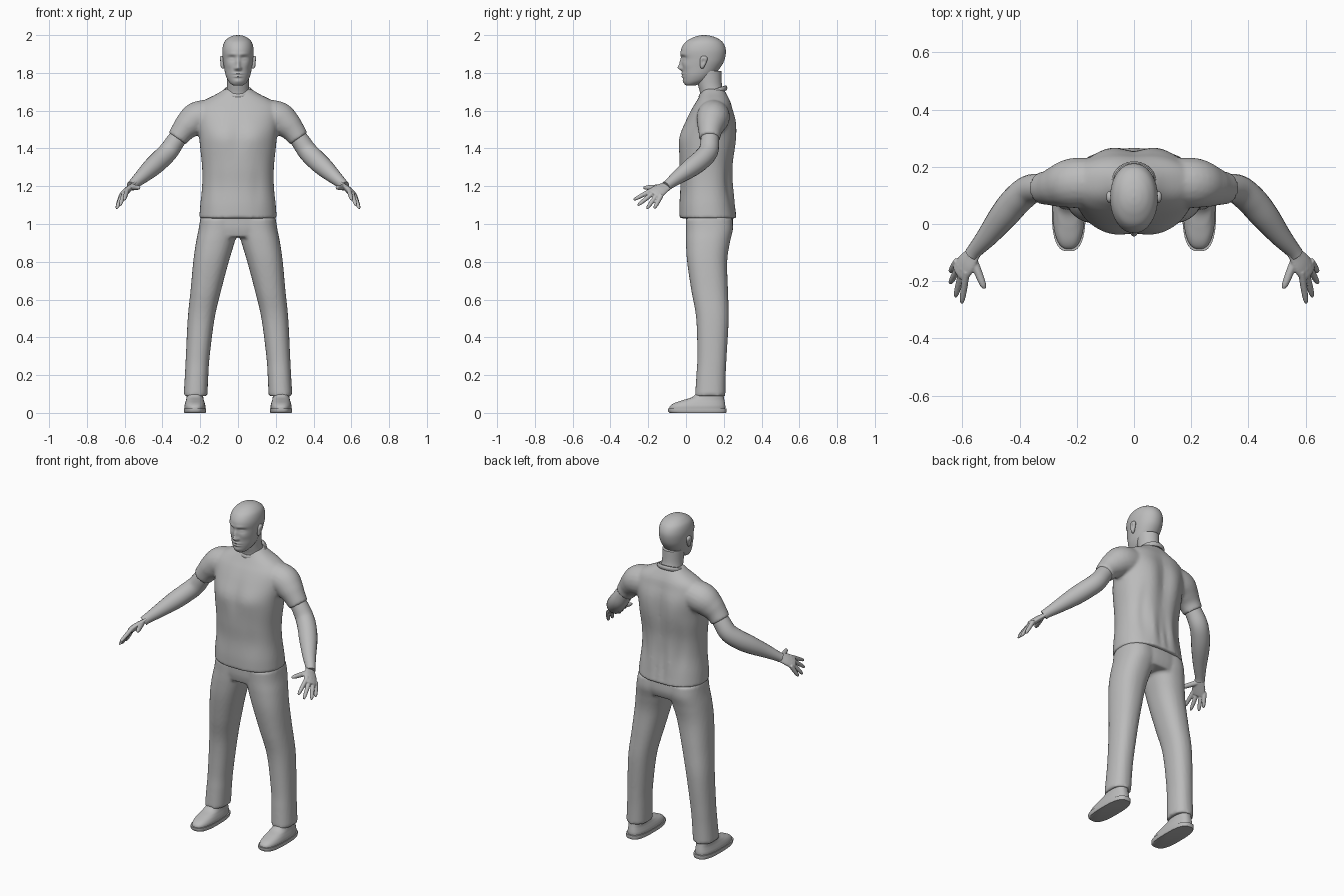
import bpy, bmesh, math
from mathutils import Vector

cube = bpy.data.objects.get("Cube")
if cube:
    bpy.data.objects.remove(cube)

grey = bpy.data.materials.new("plain grey")
grey.use_nodes = True
GREY = (0.5, 0.5, 0.5, 1)
grey.diffuse_color = GREY
grey.node_tree.nodes["Principled BSDF"].inputs["Base Color"].default_value = GREY


def smooth_rows(rows, n):
    """Catmull-Rom interpolation between rows of numbers."""
    out = []
    for i in range(len(rows) - 1):
        a, b, c, d = (rows[min(max(i + k, 0), len(rows) - 1)] for k in (-1, 0, 1, 2))
        for j in range(n):
            t = j / n
            out.append([0.5 * (2 * q + (r - p) * t + (2 * p - 5 * q + 4 * r - s) * t ** 2
                               + (3 * q - p - 3 * r + s) * t ** 3)
                        for p, q, r, s in zip(a, b, c, d)])
    return out + [list(rows[-1])]


def skin(bm, rings, power, sides):
    """Join rings of (centre, u, v) into a closed skin; returns its vertices."""
    loops = []
    for centre, u, v in rings:
        loop = []
        for k in range(sides):
            a = math.tau * k / sides
            c, s = math.cos(a), math.sin(a)
            c = math.copysign(abs(c) ** (2 / power), c)
            s = math.copysign(abs(s) ** (2 / power), s)
            loop.append(bm.verts.new(centre + u * c + v * s))
        loops.append(loop)
    faces = [bm.faces.new(loops[0]), bm.faces.new(loops[-1])]
    for lo, hi in zip(loops, loops[1:]):
        for k in range(sides):
            m = (k + 1) % sides
            faces.append(bm.faces.new((lo[k], lo[m], hi[m], hi[k])))
    bmesh.ops.recalc_face_normals(bm, faces=faces)
    return [v for loop in loops for v in loop]


def stack(bm, rows, power=2.2, sides=48, n=6, side=1):
    """Upright loft; rows are (z, centre x, half width, front y, back y)."""
    rings = [(Vector((side * x, (f + b) / 2, z)), Vector((w, 0, 0)), Vector((0, (b - f) / 2, 0)))
             for z, x, w, f, b in smooth_rows(rows, n)]
    return skin(bm, rings, power, sides)


def tube(bm, rows, wide=(0, 0, 1), flat=1, side=1, n=6):
    """Loft along a path; rows are (x, y, z, radius)."""
    pts = smooth_rows(rows, n)
    pos = [Vector((side * p[0], p[1], p[2])) for p in pts]
    wide = Vector((side * wide[0], wide[1], wide[2]))
    rings = []
    for i, p in enumerate(pts):
        t = (pos[min(i + 1, len(pos) - 1)] - pos[max(i - 1, 0)]).normalized()
        u = (wide - t * wide.dot(t)).normalized()
        rings.append((pos[i], u * p[3], t.cross(u) * p[3] * flat))
    skin(bm, rings, 2, 20)


def bumps(verts, table, middle, front=True):
    """Raise or sink soft spots (x, z, spread x, spread z, height), both sides."""
    sign = -1 if front else 1
    for v in verts:
        if (v.co.y - middle) * sign > 0:
            for x, z, sx, sz, h in table:
                d = ((abs(v.co.x) - x) / sx) ** 2 + ((v.co.z - z) / sz) ** 2
                v.co.y += sign * h * math.exp(-d / 2)


def finish(name, bm, voxel=0, passes=4):
    mesh = bpy.data.meshes.new(name)
    bm.to_mesh(mesh)
    bm.free()
    ob = bpy.data.objects.new(name, mesh)
    bpy.context.collection.objects.link(ob)
    mesh.materials.append(grey)
    mesh.polygons.foreach_set("use_smooth", [True] * len(mesh.polygons))
    if voxel:
        mod = ob.modifiers.new("blend", 'REMESH')
        mod.mode, mod.voxel_size, mod.use_smooth_shade = 'VOXEL', voxel, True
        mod = ob.modifiers.new("soften", 'SMOOTH')
        mod.factor, mod.iterations = 0.5, passes
    else:
        bpy.ops.object.select_all(action='DESELECT')
        ob.select_set(True)
        bpy.context.view_layer.objects.active = ob
        bpy.ops.object.shade_smooth_by_angle(angle=math.radians(50))
    return ob


# Shirt: torso and two short sleeves blended together
bm = bmesh.new()
torso = stack(bm, [(1.03, 0, .205, -.035, .27), (1.1, 0, .2, -.035, .26), (1.2, 0, .19, -.03, .248),
                   (1.3, 0, .19, -.035, .25), (1.4, 0, .2, -.037, .26), (1.47, 0, .207, -.03, .262),
                   (1.55, 0, .22, 0, .258), (1.61, 0, .22, .03, .245), (1.65, 0, .185, .055, .235),
                   (1.69, 0, .11, .078, .215), (1.715, 0, .07, .09, .2)], 2.3, 64)
bumps(torso, [(.09, 1.46, .05, .05, .008), (0, 1.47, .025, .08, -.006), (.1, 1.2, .02, .08, -.004)], .1)
bumps(torso, [(.09, 1.5, .05, .08, .012), (0, 1.42, .03, .14, -.012), (.06, 1.17, .015, .07, .008),
              (.12, 1.25, .015, .1, -.009), (.03, 1.1, .012, .06, -.006)], .12, False)
for s in (-1, 1):
    tube(bm, [(.12, .145, 1.575, .085), (.21, .143, 1.562, .088), (.262, .133, 1.525, .075),
              (.295, .127, 1.49, .062), (.322, .125, 1.452, .056)], side=s)
finish("shirt", bm, .009)

# Shirt collar band, lower at the throat
bm = bmesh.new()
rings = []
for k in range(49):
    a = math.tau * k / 48
    out = Vector((math.cos(a), math.sin(a), 0))
    centre = Vector((.071 * out.x, .143 + .068 * out.y, 1.698 + .022 * out.y))
    rings.append((centre, out * .008, Vector((0, 0, .014))))
skin(bm, rings, 2, 10)
finish("collar", bm)

# Trousers: hips and two legs blended together
bm = bmesh.new()
stack(bm, [(.93, 0, .19, .01, .235), (.98, 0, .205, 0, .25), (1.06, 0, .19, .0, .245)], 2.4)
for s in (-1, 1):
    stack(bm, [(.09, .225, .063, .048, .208), (.2, .219, .062, .055, .21), (.3, .213, .063, .06, .215),
               (.5, .195, .071, .054, .226), (.65, .17, .081, .028, .222), (.8, .143, .094, .006, .218),
               (.9, .121, .102, 0, .232), (.97, .105, .104, 0, .248), (1.03, .1, .1, 0, .245)],
          2.3, side=s)
finish("trousers", bm, .009, 3)

# Shoes with flat soles
for s, label in ((-1, "right"), (1, "left")):
    bm = bmesh.new()
    stack(bm, [(.015, .228, .055, -.088, .207), (.035, .228, .056, -.085, .208),
               (.052, .228, .052, -.062, .206), (.068, .228, .047, -.015, .203),
               (.085, .228, .044, .035, .2), (.12, .228, .042, .07, .195)], 2.5, side=s)
    finish(label + "_shoe", bm)
    bm = bmesh.new()
    stack(bm, [(0, .228, .056, -.085, .212), (.008, .228, .059, -.094, .215),
               (.024, .228, .059, -.095, .215)], 2.8, n=2, side=s)
    finish(label + "_sole", bm)

# Bare arms and hands
fingers = [((.588, -.185, 1.178), (.602, -.278, 1.127)), ((.602, -.172, 1.166), (.624, -.256, 1.098)),
           ((.614, -.155, 1.153), (.643, -.208, 1.08)), ((.622, -.135, 1.143), (.642, -.168, 1.082))]
for s, label in ((-1, "right"), (1, "left")):
    bm = bmesh.new()
    tube(bm, [(.28, .128, 1.51, .044), (.33, .126, 1.44, .049), (.368, .118, 1.385, .052),
              (.41, .083, 1.342, .053), (.455, .03, 1.3, .05), (.51, -.04, 1.25, .038),
              (.552, -.088, 1.213, .028), (.565, -.105, 1.2, .027)], side=s)
    finish(label + "_arm", bm)
    bm = bmesh.new()
    tube(bm, [(.545, -.08, 1.22, .026), (.562, -.105, 1.2, .031), (.585, -.138, 1.18, .041),
              (.605, -.165, 1.16, .042), (.61, -.173, 1.153, .036)], (.04, .06, -.04), .42, s)
    fingers_and_thumb = [(a, b, .0115) for a, b in fingers]
    fingers_and_thumb.append(((.562, -.125, 1.195), (.522, -.226, 1.192), .014))
    for a, b, r in fingers_and_thumb:
        a, b = Vector(a), Vector(b)
        rows = [(*a.lerp(b, t), r * k) for t, k in ((-.2, 1), (.1, 1.05), (.5, 1), (.85, .8), (1, .35))]
        tube(bm, rows, side=s, n=4)
    finish(label + "_hand", bm, .0035, 3)

# Neck
bm = bmesh.new()
stack(bm, [(1.64, 0, .075, .075, .215), (1.69, 0, .063, .075, .203), (1.74, 0, .058, .062, .19),
           (1.81, 0, .06, .045, .187)], 2)
finish("neck", bm)

# Head with modelled face
bm = bmesh.new()
head = stack(bm, [(1.732, 0, .022, .002, .045), (1.742, 0, .038, -.007, .075), (1.76, 0, .053, -.013, .115),
                  (1.79, 0, .066, -.017, .15), (1.83, 0, .074, -.02, .183), (1.87, 0, .08, -.024, .204),
                  (1.92, 0, .083, -.027, .211), (1.96, 0, .074, -.006, .196), (1.984, 0, .053, .03, .165),
                  (1.996, 0, .028, .063, .13), (2.0, 0, .004, .09, .1)], 2.1, 128, 10)
bumps(head, [(0, 1.827, .009, .01, .018), (0, 1.85, .008, .018, .012), (.012, 1.823, .006, .006, .008),
             (.033, 1.878, .014, .01, -.011), (.033, 1.874, .01, .005, .005), (.028, 1.898, .02, .007, .005),
             (0, 1.796, .017, .004, .008), (0, 1.781, .015, .004, .008), (0, 1.755, .016, .009, .005),
             (.05, 1.84, .014, .014, .004)], .06)
finish("head", bm)

# Ears
for s, label in ((-1, "right"), (1, "left")):
    bm = bmesh.new()
    ear = stack(bm, [(1.823, .078, .004, .08, .09), (1.83, .081, .009, .076, .096), (1.85, .083, .011, .074, .106),
                     (1.872, .086, .012, .074, .114), (1.885, .086, .009, .08, .11), (1.89, .085, .003, .09, .1)],
                2, 24, 4, s)
    for v in ear:
        hollow = math.exp(-((v.co.y - .092) / .008) ** 2 - ((v.co.z - 1.862) / .013) ** 2)
        if abs(v.co.x) > .088:
            v.co.x -= s * .007 * hollow
    finish(label + "_ear", bm)
